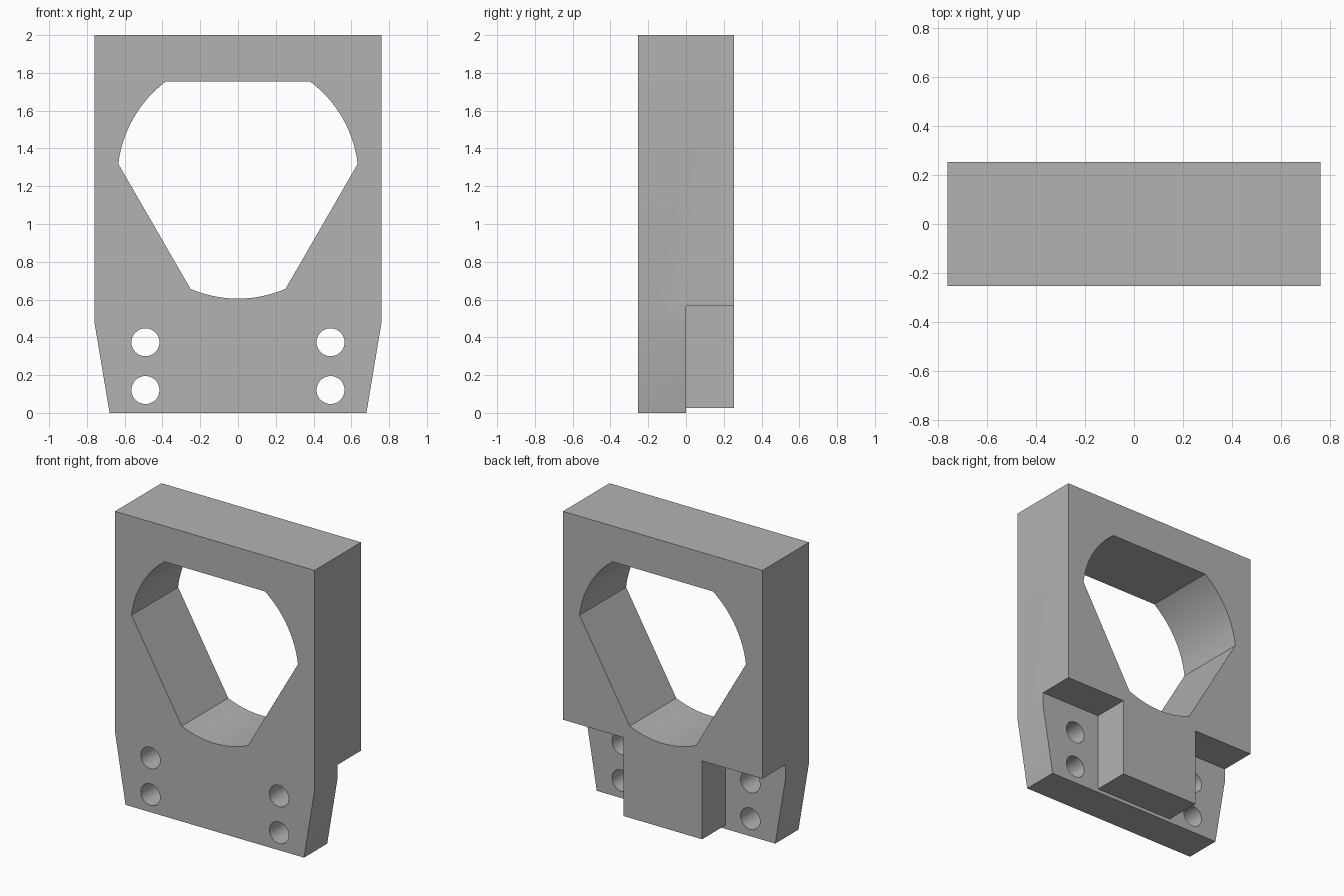
import bpy
import bmesh
from math import cos, sin, radians, acos

cube = bpy.data.objects.get("Cube")
if cube:
    bpy.data.objects.remove(cube, do_unlink=True)

HALF_DEPTH = 0.253
WIDTH = 0.76
STEP_Z = 0.565


def prism(name, outline, y0, y1):
    """Extrude an x-z outline from y0 to y1."""
    bm = bmesh.new()
    face = bm.faces.new([bm.verts.new((x, y0, z)) for x, z in outline])
    new = bmesh.ops.extrude_face_region(bm, geom=[face])["geom"]
    moved = [v for v in new if isinstance(v, bmesh.types.BMVert)]
    bmesh.ops.translate(bm, verts=moved, vec=(0, y1 - y0, 0))
    bmesh.ops.recalc_face_normals(bm, faces=bm.faces)
    mesh = bpy.data.meshes.new(name)
    bm.to_mesh(mesh)
    bm.free()
    obj = bpy.data.objects.new(name, mesh)
    bpy.context.collection.objects.link(obj)
    return obj


def arc(cx, cz, r, start, end, steps):
    angles = [radians(start + (end - start) * i / steps) for i in range(steps + 1)]
    return [(cx + r * cos(a), cz + r * sin(a)) for a in angles]


def mirrored(half):
    return half + [(-x, z) for x, z in reversed(half)]


# Plate with tapered foot
plate = prism("mounting_plate", mirrored([(0.68, 0), (WIDTH, 0.48), (WIDTH, 2)]),
              -HALF_DEPTH, HALF_DEPTH)

# Main opening: circle cut by three flats
radius, flat = 0.638, 0.511
corner = 90 - acos(flat / radius) * 180 / 3.14159265
opening = []
for middle in (30, 150, 270):
    half_span = 60 - (90 - corner)
    opening += arc(0, 1.243, radius, middle - half_span, middle + half_span, 20)
cutters = [prism("opening_cutter", opening, -0.5, 0.5)]

# Four bolt holes
for x in (-0.49, 0.49):
    for z in (0.121, 0.374):
        ring = arc(x, z, 0.074, 0, 360, 40)[:-1]
        cutters.append(prism("bolt_hole_cutter", ring, -0.5, 0.5))

# Rear relief leaving a central tab
relief = mirrored([(0.30, 0.025), (0.30, STEP_Z), (1, STEP_Z), (1, -0.2)])
cutters.append(prism("rear_relief_cutter", relief, 0, 0.5))

for cutter in cutters:
    cutter.hide_render = True
    mod = plate.modifiers.new(cutter.name, "BOOLEAN")
    mod.operation = "DIFFERENCE"
    mod.solver = "EXACT"
    mod.object = cutter

# Apply the cuts and discard the cutters
bpy.ops.object.select_all(action="DESELECT")
plate.select_set(True)
bpy.context.view_layer.objects.active = plate
for mod in list(plate.modifiers):
    bpy.ops.object.modifier_apply(modifier=mod.name)
for cutter in cutters:
    bpy.data.objects.remove(cutter, do_unlink=True)

# Grey finish
grey = bpy.data.materials.new("plain_grey")
grey.use_nodes = True
colour = (0.45, 0.45, 0.45, 1)
grey.diffuse_color = colour
grey.node_tree.nodes["Principled BSDF"].inputs["Base Color"].default_value = colour
plate.data.materials.clear()
plate.data.materials.append(grey)
bpy.ops.object.shade_smooth_by_angle(angle=radians(25))
